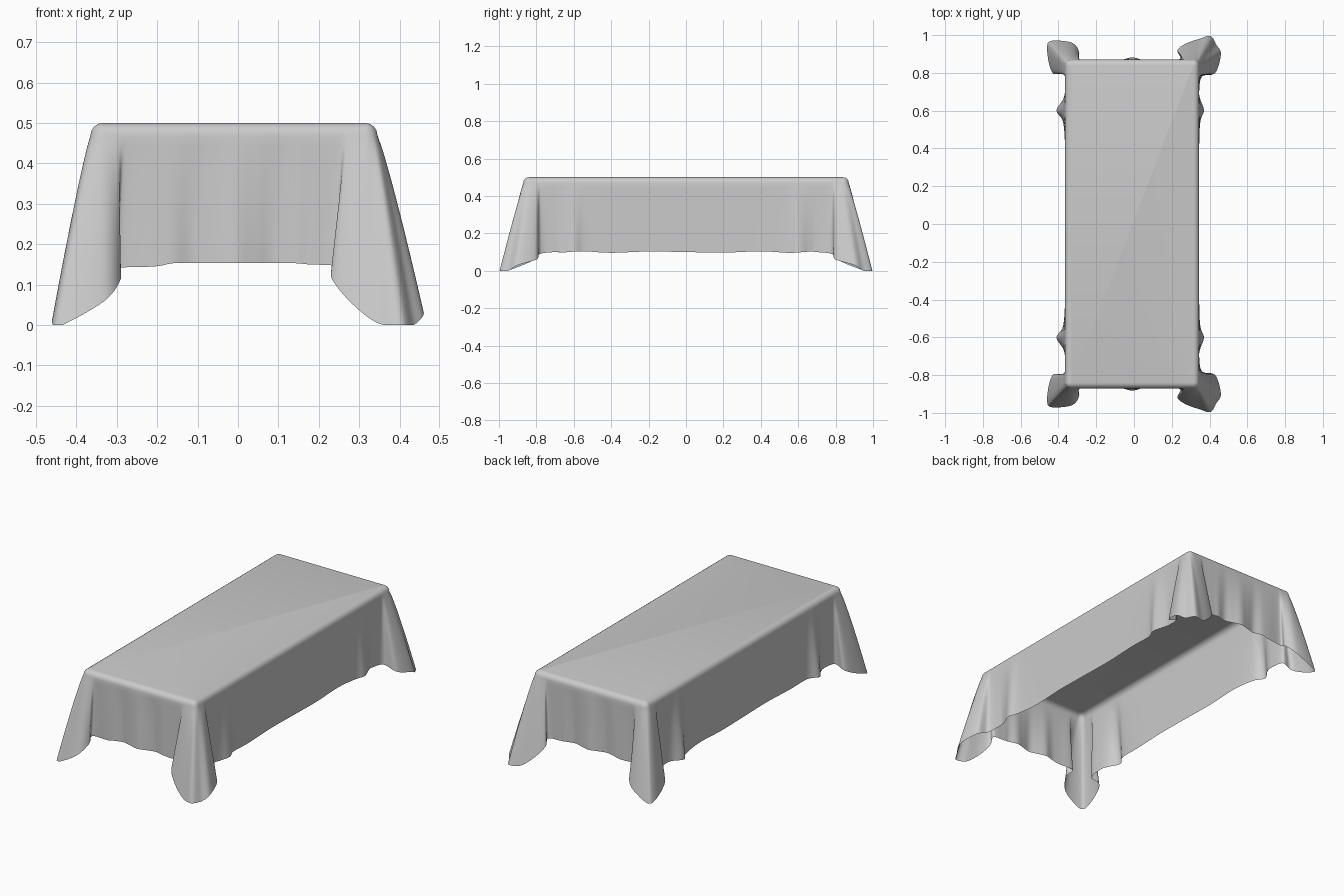
import bpy, bmesh, math
from mathutils import Vector

if "Cube" in bpy.data.objects:
    bpy.data.objects.remove(bpy.data.objects["Cube"], do_unlink=True)

HX, HY, TOP, R, SHIFT = 0.355, 0.87, 0.5, 0.03, -0.01
SUBS, ROWS = 7, 14

# Corner folds: distance along the rim (negative = end side), then hem out-x, out-y, height
WIDE = [(-.15, -.17, 0, .15), (-.09, -.10, .005, .145), (-.07, -.115, .05, .12),
        (-.045, -.07, .085, .06), (-.02, 0, .11, .005), (0, .06, .125, 0),
        (.02, .09, .08, 0), (.045, .115, .03, .03), (.07, .085, -.07, .06),
        (.09, .015, -.09, .09), (.16, 0, -.17, .10)]
NARROW = [(-.15, -.16, 0, .145), (-.09, -.065, -.005, .14), (-.065, -.075, .04, .115),
          (-.03, -.035, .09, .06), (0, .07, .10, 0), (.02, .095, .07, .005),
          (.045, .085, -.02, .04), (.07, .06, -.075, .07), (.09, .005, -.075, .09),
          (.16, 0, -.16, .10)]


def corner(points, sx, sy):
    """Place a corner fold as pairs of rim point and hem point."""
    return [(Vector((sx * (HX + min(a, 0)), sy * (HY - max(a, 0)), 0)),
             Vector((sx * (HX + u), sy * (HY + v), z))) for a, u, v, z in points]


def end_wall(sy):
    """Gently rippled short side, from left to right in x."""
    pairs = []
    for i in range(7):
        x = -0.15 + 0.05 * i
        ripple = 0.012 * math.cos(math.tau * x / 0.2)
        pairs.append((Vector((x, sy * HY, 0)), Vector((x, sy * (HY + ripple), 0.153))))
    return pairs


def long_wall(sx, bump):
    """Long side with one soft fold near each end, from front to back."""
    pairs = []
    for y in (-.66, -.6, -.54, -.4, -.2, 0, .2, .4, .54, .6, .66):
        out = bump * math.exp(-((abs(y) - 0.6) / 0.05) ** 2)
        z = 0.1 + 0.004 * math.sin(20 * y)
        pairs.append((Vector((sx * HX, y, 0)), Vector((sx * (HX + out), y, z))))
    return pairs


def spline(a, b, c, d, t):
    """Smooth curve between b and c."""
    return 0.5 * (2 * b + (c - a) * t + (2 * a - 5 * b + 4 * c - d) * t ** 2
                  + (3 * b - a - 3 * c + d) * t ** 3)


# Closed loop round the cloth, counter-clockwise from above
loop = (end_wall(-1) + corner(WIDE, 1, -1) + long_wall(1, 0.025)
        + corner(WIDE, 1, 1)[::-1] + end_wall(1)[::-1] + corner(NARROW, -1, 1)
        + long_wall(-1, 0.045)[::-1] + corner(NARROW, -1, -1)[::-1])

# Each column runs over the rounded rim and down to the hem
columns = []
n = len(loop)
for i in range(n):
    rims = loop[i][0], loop[(i + 1) % n][0]
    hems = [loop[(i + k) % n][1] for k in (-1, 0, 1, 2)]
    for s in range(SUBS):
        t = s / SUBS
        edge = rims[0].lerp(rims[1], t)
        hem = spline(*hems, t)
        hem.z = max(hem.z, 0)
        inner = Vector((max(R - HX, min(HX - R, edge.x)),
                        max(R - HY, min(HY - R, edge.y)), 0))
        rim = inner + (edge - inner).normalized() * R
        column = []
        for k in range(5):
            a = k / 4 * math.pi / 2
            p = inner.lerp(rim, math.sin(a))
            p.z = TOP - R + R * math.cos(a)
            column.append(p)
        for k in range(1, ROWS + 1):
            f = k / ROWS
            p = rim.lerp(hem, f ** 0.88)
            p.z = (TOP - R) * (1 - f) + hem.z * f
            column.append(p)
        columns.append(column)

bm = bmesh.new()
grid = [[bm.verts.new(p + Vector((SHIFT, 0, 0))) for p in col] for col in columns]
for left, right in zip(grid, grid[1:] + grid[:1]):
    for k in range(len(left) - 1):
        bm.faces.new((left[k], left[k + 1], right[k + 1], right[k]))
bmesh.ops.remove_doubles(bm, verts=bm.verts, dist=1e-5)

# Flat tabletop area
flat = [e for e in bm.edges if e.is_boundary and all(v.co.z > TOP - 1e-4 for v in e.verts)]
bmesh.ops.edgeloop_fill(bm, edges=flat)
bmesh.ops.recalc_face_normals(bm, faces=bm.faces)
top_face = max(bm.faces, key=lambda f: f.calc_area())
if top_face.normal.z < 0:
    bmesh.ops.reverse_faces(bm, faces=bm.faces)

mesh = bpy.data.meshes.new("tablecloth")
bm.to_mesh(mesh)
bm.free()
cloth = bpy.data.objects.new("tablecloth", mesh)
bpy.context.collection.objects.link(cloth)

grey = bpy.data.materials.new("grey_cloth")
grey.use_nodes = True
grey.diffuse_color = (0.6, 0.6, 0.6, 1)
grey.node_tree.nodes["Principled BSDF"].inputs["Base Color"].default_value = (0.6, 0.6, 0.6, 1)
mesh.materials.append(grey)

bpy.ops.object.select_all(action="DESELECT")
cloth.select_set(True)
bpy.context.view_layer.objects.active = cloth
bpy.ops.object.shade_smooth_by_angle(angle=math.radians(60))
